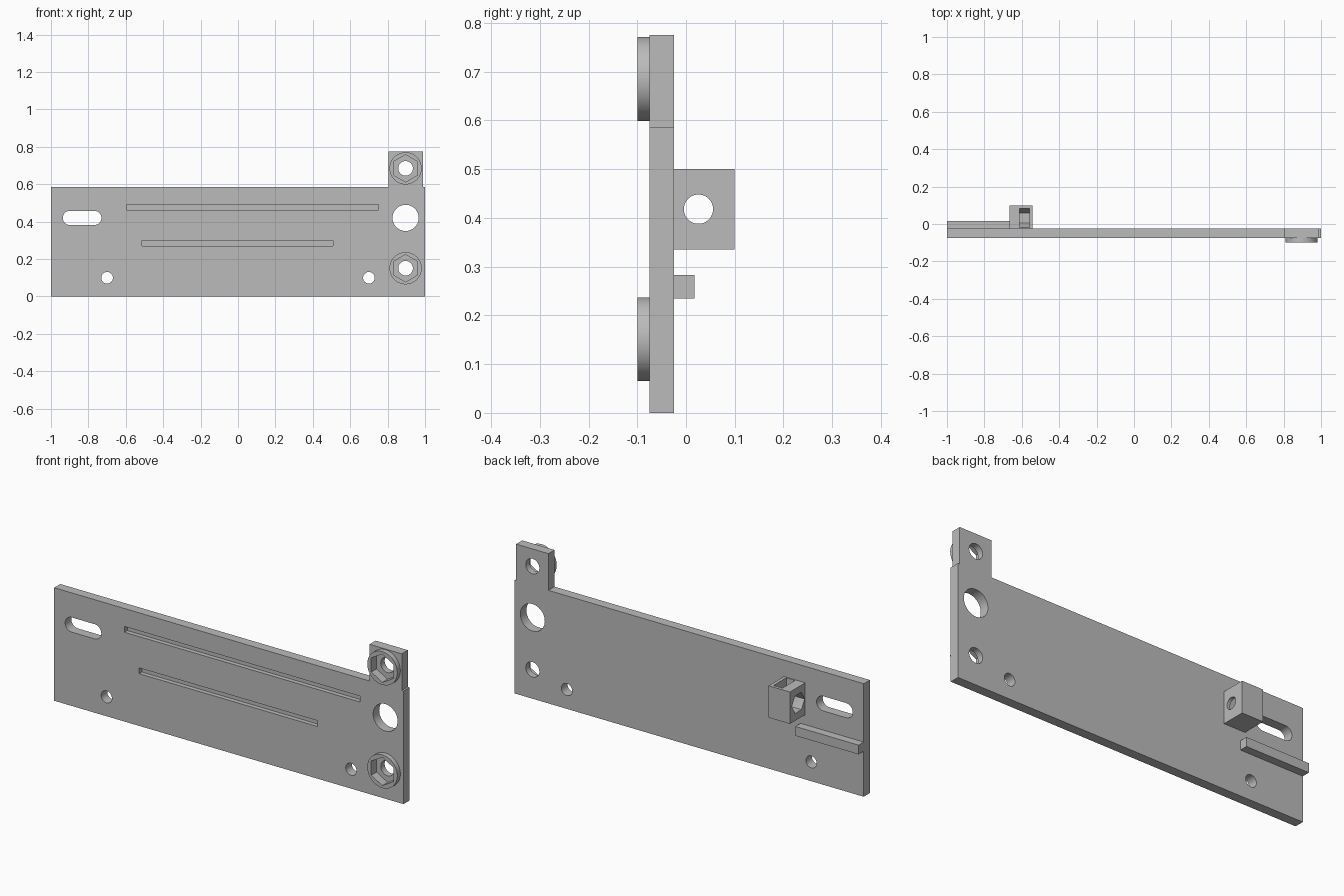
import bpy
import bmesh
from math import sin, cos, pi, radians

cube = bpy.data.objects.get("Cube")
if cube:
    bpy.data.objects.remove(cube, do_unlink=True)

grey = bpy.data.materials.new("plain grey")
grey.use_nodes = True
colour = (0.5, 0.5, 0.5, 1)
grey.diffuse_color = colour
grey.node_tree.nodes["Principled BSDF"].inputs["Base Color"].default_value = colour


def prism(name, outline, axis, start, end):
    """Extrude an outline along y (outline is x, z) or along x (outline is y, z)."""
    bm = bmesh.new()
    place = (lambda u, v: (u, start, v)) if axis == "y" else (lambda u, v: (start, u, v))
    face = bm.faces.new([bm.verts.new(place(u, v)) for u, v in outline])
    extruded = bmesh.ops.extrude_face_region(bm, geom=[face])["geom"]
    step = (0, end - start, 0) if axis == "y" else (end - start, 0, 0)
    bmesh.ops.translate(bm, vec=step,
                        verts=[g for g in extruded if isinstance(g, bmesh.types.BMVert)])
    bmesh.ops.recalc_face_normals(bm, faces=bm.faces)
    mesh = bpy.data.meshes.new(name)
    bm.to_mesh(mesh)
    bm.free()
    mesh.materials.append(grey)
    obj = bpy.data.objects.new(name, mesh)
    bpy.context.collection.objects.link(obj)
    return obj


def rect(u0, u1, v0, v1):
    return [(u0, v0), (u1, v0), (u1, v1), (u0, v1)]


def ring(u, v, r, sides=48, turn=0.0):
    return [(u + r * cos(turn + 2 * pi * i / sides),
             v + r * sin(turn + 2 * pi * i / sides)) for i in range(sides)]


def stadium(u0, u1, v, r, steps=16):
    """Slot outline with round ends."""
    arc = [-pi / 2 + pi * i / steps for i in range(steps + 1)]
    return ([(u1 - r + r * cos(a), v + r * sin(a)) for a in arc] +
            [(u0 + r - r * cos(a), v - r * sin(a)) for a in arc])


def cut(obj, *cutter_args):
    cutter = prism("cutter", *cutter_args)
    cutter.hide_render = True
    mod = obj.modifiers.new("cut", "BOOLEAN")
    mod.operation = "DIFFERENCE"
    mod.solver = "EXACT"
    mod.object = cutter
    bpy.ops.object.select_all(action="DESELECT")
    bpy.context.view_layer.objects.active = obj
    obj.select_set(True)
    bpy.ops.object.modifier_apply(modifier=mod.name)
    bpy.data.objects.remove(cutter, do_unlink=True)


FRONT, BACK = -0.075, -0.025
BOSS_FRONT, POCKET_FLOOR = -0.1, -0.057
BOSS_X = 0.896

# Main plate with its raised corner tab
plate = prism("plate", [(-1, 0), (1, 0), (1, 0.585), (0.99, 0.585), (0.99, 0.775),
                        (0.805, 0.775), (0.805, 0.585), (-1, 0.585)], "y", FRONT, BACK)

# Through holes and long slot
for x, z, r in [(-0.7, 0.1, 0.031), (0.7, 0.1, 0.031), (BOSS_X, 0.42, 0.07)]:
    cut(plate, ring(x, z, r), "y", -0.2, 0.1)
cut(plate, stadium(-0.937, -0.73, 0.42, 0.038), "y", -0.2, 0.1)

# Shallow grooves in the front face
for x0, x1, z in [(-0.597, 0.75, 0.477), (-0.513, 0.508, 0.285)]:
    cut(plate, rect(x0, x1, z - 0.015, z + 0.015), "y", -0.2, -0.052)

# Round bosses with hexagonal nut pockets
parts = [plate]
for name, z in [("lower_boss", 0.151), ("upper_boss", 0.685)]:
    boss = prism(name, ring(BOSS_X, z, 0.086, 64), "y", BOSS_FRONT, FRONT)
    for part in (boss, plate):
        cut(part, ring(BOSS_X, z, 0.073, 6, pi / 2), "y", -0.2, POCKET_FLOOR)
    cut(plate, ring(BOSS_X, z, 0.039), "y", -0.2, 0.1)
    parts.append(boss)

# Rear block: cross hole, hexagonal pocket and a nut slot open at the top
block = prism("nut_block", rect(BACK, 0.1, 0.335, 0.5), "x", -0.665, -0.543)
HOLE_Y, HOLE_Z = 0.028, 0.418
cut(block, ring(0.0256, HOLE_Z, 0.03), "x", -0.8, -0.4)
cut(block, ring(HOLE_Y + 0.004, HOLE_Z, 0.052, 6), "x", -0.8, -0.56)
cut(block, rect(-0.02, 0.084, HOLE_Z, 0.6), "x", -0.611, -0.56)
parts.append(block)

# Rear rail
parts.append(prism("rear_rail", rect(BACK, 0.017, 0.235, 0.283), "x", -1, -0.638))

# Smooth the round walls, keep the edges sharp
bpy.ops.object.select_all(action="DESELECT")
for part in parts:
    part.select_set(True)
bpy.context.view_layer.objects.active = plate
bpy.ops.object.shade_smooth_by_angle(angle=radians(30))
